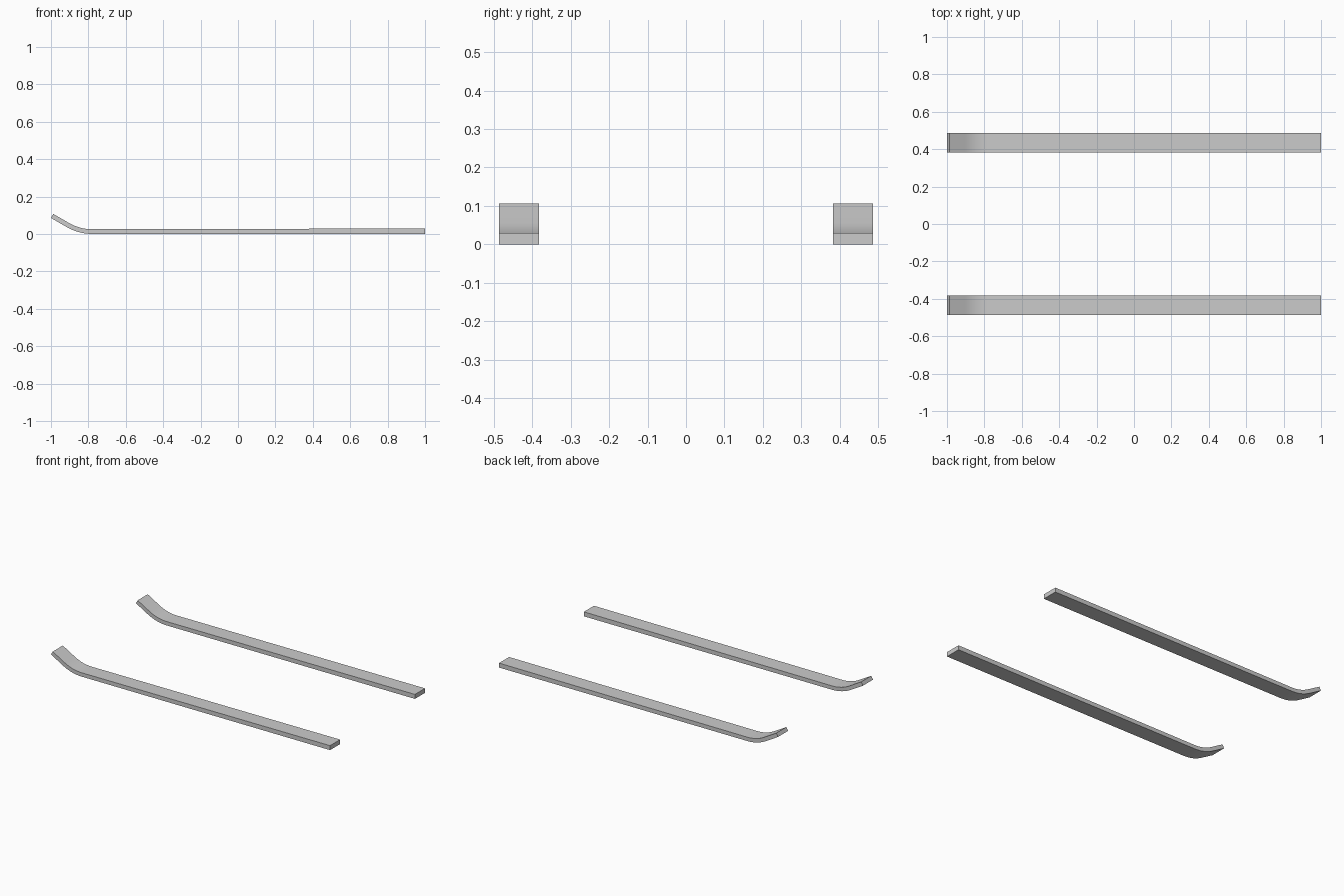
import bpy, bmesh
from math import sin, cos, tan, radians

if "Cube" in bpy.data.objects:
    bpy.data.objects.remove(bpy.data.objects["Cube"])

ANGLE = radians(30)      # tip slope
THICK = 0.025            # thickness at the bend
TAIL_THICK = 0.029       # thickness at the tail
BEND_X, RADIUS, STEPS = -0.78, 0.27, 10
Y_IN, Y_OUT = 0.383, 0.486


def ski_profile():
    """Side outline: lower and upper edges from tail to raised tip."""
    lower, upper = [(1.0, 0.0)], [(1.0, TAIL_THICK)]
    for i in range(STEPS + 1):
        a = ANGLE * i / STEPS
        lower.append((BEND_X - RADIUS * sin(a), RADIUS * (1 - cos(a))))
        r = RADIUS - THICK
        upper.append((BEND_X - r * sin(a), RADIUS - r * cos(a)))
    # straight tip, cut square to its slope
    x, z = lower[-1]
    tip = (-1.0, z + (x + 1.0) * tan(ANGLE))
    lower.append(tip)
    upper.append((tip[0] + THICK * sin(ANGLE), tip[1] + THICK * cos(ANGLE)))
    return lower, upper


def make_ski(name, y0, y1):
    lower, upper = ski_profile()
    bm = bmesh.new()
    rows = []
    for (lx, lz), (ux, uz) in zip(lower, upper):
        rows.append([bm.verts.new(c) for c in
                     ((lx, y0, lz), (lx, y1, lz), (ux, y1, uz), (ux, y0, uz))])
    for a, b in zip(rows, rows[1:]):
        for k in range(4):
            n = (k + 1) % 4
            bm.faces.new((a[k], a[n], b[n], b[k]))
    bm.faces.new(rows[0])
    bm.faces.new(rows[-1])
    bmesh.ops.recalc_face_normals(bm, faces=bm.faces)
    mesh = bpy.data.meshes.new(name)
    bm.to_mesh(mesh)
    bm.free()
    ob = bpy.data.objects.new(name, mesh)
    bpy.context.collection.objects.link(ob)
    bpy.ops.object.select_all(action='DESELECT')
    ob.select_set(True)
    bpy.context.view_layer.objects.active = ob
    bpy.ops.object.shade_smooth_by_angle(angle=radians(30))


# Pair of skis, one each side
make_ski("ski_front", -Y_OUT, -Y_IN)
make_ski("ski_back", Y_IN, Y_OUT)
